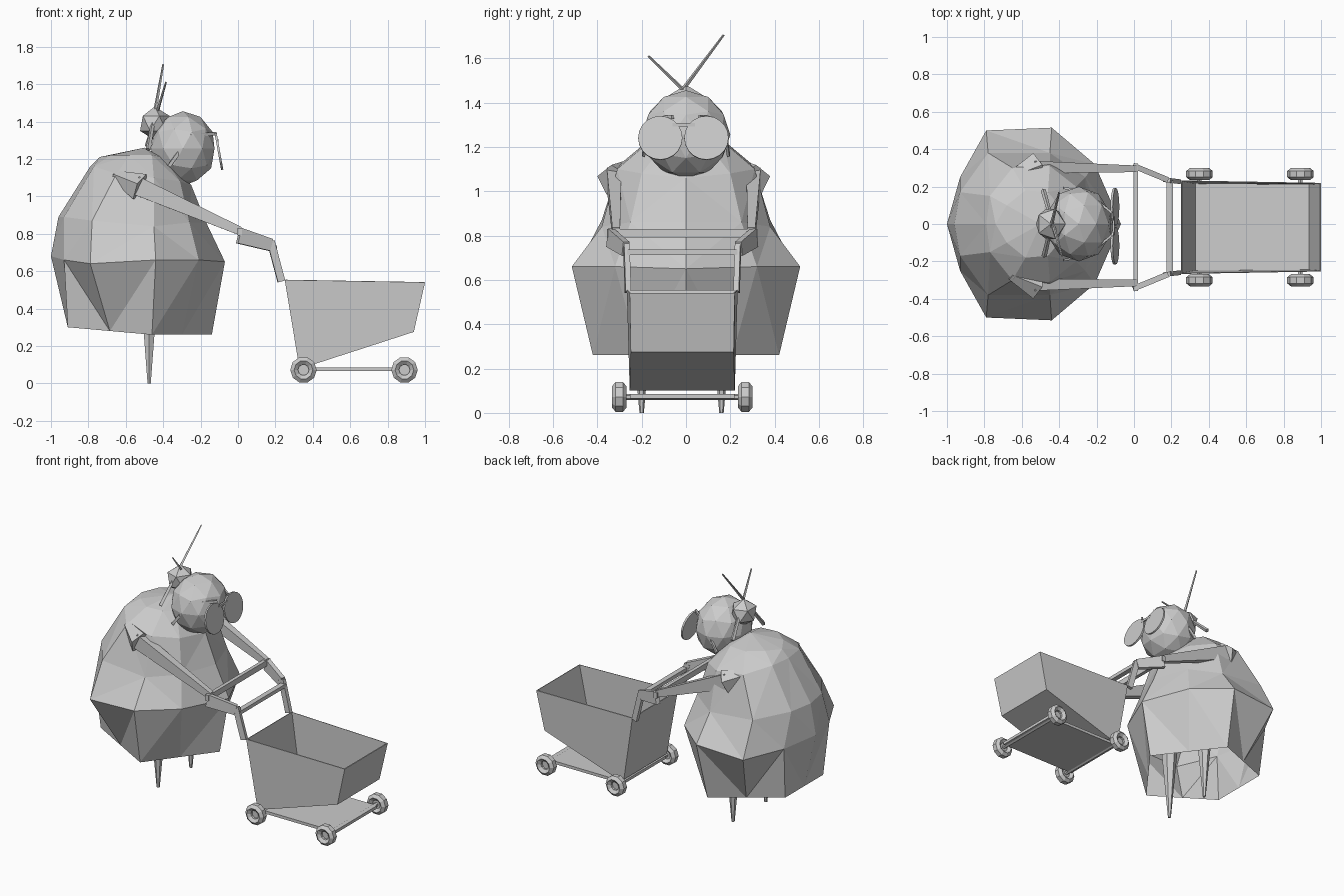
import bpy, bmesh, math
from mathutils import Vector, Matrix

if "Cube" in bpy.data.objects:
    bpy.data.objects.remove(bpy.data.objects["Cube"])

CY = -0.017  # the cart sits slightly off the centre line


def finish(name, bm):
    bmesh.ops.recalc_face_normals(bm, faces=bm.faces)
    me = bpy.data.meshes.new(name)
    bm.to_mesh(me)
    bm.free()
    ob = bpy.data.objects.new(name, me)
    bpy.context.collection.objects.link(ob)
    return ob


def loft(bm, rings, closed=True):
    """Join equal-length point rings with quads; returns rings of verts."""
    vs = [[bm.verts.new(p) for p in r] for r in rings]
    n = len(vs[0])
    for a, b in zip(vs, vs[1:]):
        for i in range(n if closed else n - 1):
            j = (i + 1) % n
            bm.faces.new((a[i], a[j], b[j], b[i]))
    return vs


def beam(name, points, sizes):
    """Rectangular beam along points; sizes are (width, height) per point."""
    pts = [Vector(p) for p in points]
    rings = []
    for i, p in enumerate(pts):
        d = (pts[min(i + 1, len(pts) - 1)] - pts[max(i - 1, 0)]).normalized()
        s = d.cross(Vector((0, 0, 1))).normalized()
        u = s.cross(d)
        w, h = sizes[i] if isinstance(sizes, list) else sizes
        rings.append([p + s * w / 2 * a + u * h / 2 * b
                      for a, b in ((1, 1), (-1, 1), (-1, -1), (1, -1))])
    bm = bmesh.new()
    vs = loft(bm, rings)
    bm.faces.new(vs[0])
    bm.faces.new(vs[-1])
    return finish(name, bm)


def rod(name, p0, p1, r0, r1, n=6):
    """Tapered round rod between two points."""
    p0, p1 = Vector(p0), Vector(p1)
    d = p1 - p0
    m = Matrix.Translation((p0 + p1) / 2) @ d.to_track_quat('Z', 'Y').to_matrix().to_4x4()
    bm = bmesh.new()
    bmesh.ops.create_cone(bm, cap_ends=True, segments=n, radius1=r0, radius2=r1,
                          depth=d.length, matrix=m)
    return finish(name, bm)


def ball(name, loc, scale, sub):
    bm = bmesh.new()
    bmesh.ops.create_icosphere(bm, subdivisions=sub, radius=1,
                               matrix=Matrix.Translation(loc) @ Matrix.Diagonal((*scale, 1)))
    return finish(name, bm)


# Faceted body, open at the hem: half rings from front to back, mirrored
half_rings = [
    [(-.14, 0, .26), (-.3, .21, .26), (-.46, .42, .26), (-.685, .315, .28), (-.91, .21, .30), (-.91, 0, .30)],
    [(-.07, 0, .65), (-.21, .32, .66), (-.44, .515, .66), (-.79, .50, .64), (-.93, .25, .66), (-1, 0, .68)],
    [(-.17, 0, .86), (-.26, .25, .86), (-.45, .38, .84), (-.78, .38, .87), (-.93, .17, .89), (-.96, 0, .89)],
    [(-.25, 0, 1.06), (-.31, .2, 1.08), (-.45, .31, 1.1), (-.65, .3, 1.12), (-.77, .15, 1.16), (-.79, 0, 1.16)],
    [(-.36, 0, 1.19), (-.4, .1, 1.21), (-.46, .17, 1.22), (-.58, .18, 1.22), (-.68, .1, 1.22), (-.74, 0, 1.21)],
]
bm = bmesh.new()
vs = loft(bm, [r + [(x, -y, z) for x, y, z in r[-2:0:-1]] for r in half_rings])
tip = bm.verts.new((-.5, 0, 1.26))
for i in range(10):
    bm.faces.new((vs[-1][i], vs[-1][(i + 1) % 10], tip))
bmesh.ops.triangulate(bm, faces=bm.faces)
finish("body", bm)

# Head, bun and hair sticks
ball("head", (-.295, 0, 1.255), (.178, .2, .2), 2)
ball("hair_bun", (-.445, 0, 1.39), (.088, .095, .09), 1)
rod("hair_stick_long", (-.48, -.17, 1.25), (-.40, .17, 1.705), .014, .005, 4)
rod("hair_stick_short", (-.485, .18, 1.27), (-.385, -.17, 1.61), .014, .005, 4)

# Glasses: two tilted lenses, bridge and temples
normal = Vector((.2, 0, .036)).normalized() * .006
for side, y in (("left", .092), ("right", -.116)):
    c = Vector((-.102, y, 1.24))
    rod("lens_" + side, c - normal, c + normal, .1, .1, 20)
    s = 1 if y > 0 else -1
    beam("glasses_temple_" + side,
         [(-.118, s * .06, 1.335), (-.25, s * .168, 1.325), (-.37, s * .192, 1.16)], (.012, .018))
beam("glasses_bridge", [(-.11, -.06, 1.3), (-.11, .04, 1.3)], (.012, .015))

# Arms, sleeves and legs
for side, s in (("left", 1), ("right", -1)):
    off = -.01
    beam("arm_" + side, [(-.55, s * .315 + off, 1.06), (.01, s * .305 + off, .815)],
         [(.065, .1), (.035, .045)])
    rod("sleeve_" + side, (-.66, s * .26 + off, 1.11), (-.52, s * .315 + off, 1.045), .03, .08, 5)
    rod("leg_" + side, (-.475, s * .18 - .02, .52), (-.475, s * .18 - .02, 0), .055, .01, 6)

# Cart basket: open trapezoid box with thin walls
profile = [(.25, .553, .25), (.325, .1, .237), (.40, .1, .237), (.94, .275, .232), (1, .54, .237)]
bm = bmesh.new()
a = [bm.verts.new((x, CY + w, z)) for x, z, w in profile]
b = [bm.verts.new((x, CY - w, z)) for x, z, w in profile]
bm.faces.new(a)
bm.faces.new(b[::-1])
for i in range(4):
    bm.faces.new((a[i], b[i], b[i + 1], a[i + 1]))
basket = finish("cart_basket", bm)
mod = basket.modifiers.new("walls", 'SOLIDIFY')
mod.thickness = .008
mod.offset = -1

# Cart handle: side arms, posts and crossbars
for side, s in (("left", 1), ("right", -1)):
    beam("handle_side_" + side, [(.005, CY + s * .325, .79), (.175, CY + s * .255, .74)],
         [(.03, .085), (.03, .065)])
    beam("handle_post_" + side, [(.175, CY + s * .252, .76), (.232, CY + s * .245, .545)],
         (.025, .04))
beam("handle_bar", [(.01, CY - .34, .81), (.01, CY + .34, .81)], (.025, .04))
beam("handle_crossbar", [(.19, CY - .25, .725), (.19, CY + .25, .725)], (.035, .025))

# Cart base plate
beam("cart_base", [(.33, CY, .075), (.92, CY, .075)], (.47, .02))

# Wheels: ring tyres with hub and axle
for i, x in enumerate((.35, .89)):
    rod(f"axle_{i}", (x, CY - .285, .072), (x, CY + .285, .072), .014, .014, 6)
    for s in (1, -1):
        rings = []
        for k in range(10):
            t = math.tau * k / 10
            ring = []
            for m in range(6):
                q = math.tau * (m + .5) / 6
                r = .05 + .024 * math.cos(q)
                ring.append((x + r * math.cos(t), CY + s * .284 + .033 * math.sin(q),
                             .072 + r * math.sin(t)))
            rings.append(ring)
        bm = bmesh.new()
        loft(bm, rings + [rings[0]])
        bmesh.ops.remove_doubles(bm, verts=bm.verts, dist=1e-5)
        finish(f"wheel_{i}_{'left' if s > 0 else 'right'}", bm)
        rod(f"hub_{i}_{'left' if s > 0 else 'right'}", (x, CY + s * .27, .072),
            (x, CY + s * .285, .072), .03, .03, 10)
